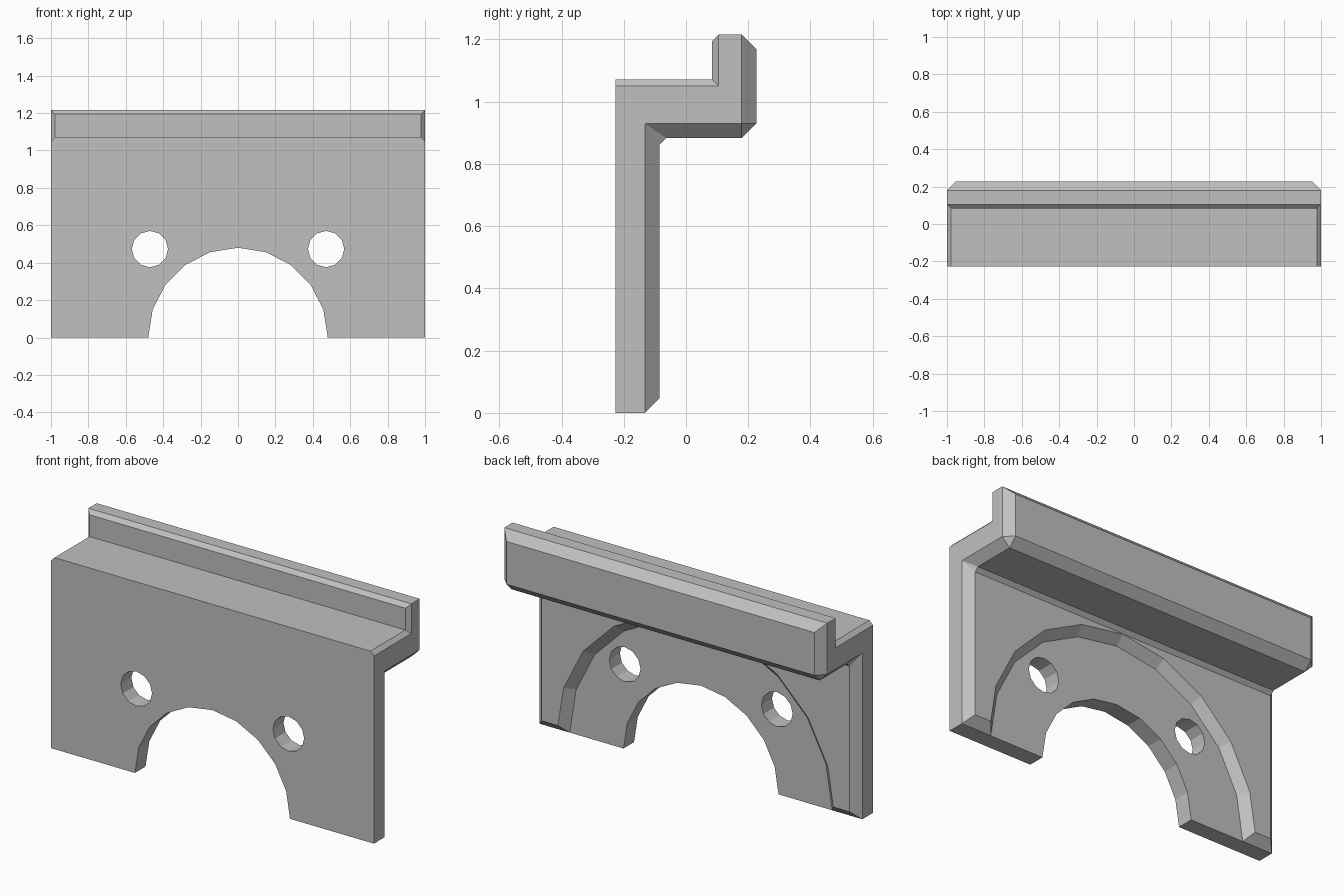
import bpy, bmesh, math
from mathutils import Matrix

cube = bpy.data.objects.get("Cube")
if cube:
    bpy.data.objects.remove(cube, do_unlink=True)

# Plain grey material
grey = bpy.data.materials.new("plain_grey")
grey.use_nodes = True
colour = (0.53, 0.53, 0.53, 1)
grey.diffuse_color = colour
grey.node_tree.nodes["Principled BSDF"].inputs["Base Color"].default_value = colour

FRONT_CHAMFER, BACK_CHAMFER = 0.022, 0.047
FRONT, PLATE, LIP_FRONT, LIP_BACK = -0.226, -0.132, 0.105, 0.179
SHELF_LOW, SHELF_TOP, LIP_TOP = 0.93, 1.05, 1.216


def make_object(name, bm):
    bmesh.ops.recalc_face_normals(bm, faces=bm.faces[:])
    mesh = bpy.data.meshes.new(name)
    bm.to_mesh(mesh)
    bm.free()
    mesh.materials.append(grey)
    obj = bpy.data.objects.new(name, mesh)
    bpy.context.scene.collection.objects.link(obj)
    return obj


def section(inset):
    """Bracket side profile at a distance inside the end face."""
    s, b = min(inset, FRONT_CHAMFER), min(inset, BACK_CHAMFER)
    c = b * 0.45
    return [
        (FRONT, 0), (PLATE, 0), (PLATE + b, b),
        (PLATE + b, SHELF_LOW - b - c), (PLATE + b + c, SHELF_LOW - b),
        (LIP_BACK, SHELF_LOW - b), (LIP_BACK + b, SHELF_LOW),
        (LIP_BACK + b, LIP_TOP - b), (LIP_BACK, LIP_TOP),
        (LIP_FRONT, LIP_TOP), (LIP_FRONT - s, LIP_TOP - s),
        (LIP_FRONT - s, SHELF_TOP + s), (FRONT, SHELF_TOP + s),
    ]


# Bracket: stepped profile lofted from end to end with chamfered ends
bm = bmesh.new()
insets = [0, FRONT_CHAMFER, BACK_CHAMFER]
stations = [(i - 1, i) for i in insets] + [(1 - i, i) for i in reversed(insets)]
rings = [[bm.verts.new((x, y, z)) for y, z in section(i)] for x, i in stations]
for r0, r1 in zip(rings, rings[1:]):
    for k in range(len(r0)):
        n = (k + 1) % len(r0)
        bm.faces.new((r0[k], r0[n], r1[n], r1[k]))
bm.faces.new(rings[0])
bm.faces.new(rings[-1])
bmesh.ops.remove_doubles(bm, verts=bm.verts[:], dist=0.0005)
bracket = make_object("bracket", bm)


def cut(name, x, z, sides, r_front, r_back, y_front, y_back):
    """Cut a round hole or tapered recess running along y."""
    bm = bmesh.new()
    bmesh.ops.create_cone(
        bm, cap_ends=True, segments=sides, radius1=r_back, radius2=r_front,
        depth=y_back - y_front,
        matrix=Matrix.Translation((x, (y_front + y_back) / 2, z))
        @ Matrix.Rotation(math.radians(90), 4, 'X')
        @ Matrix.Rotation(math.radians(90), 4, 'Z'))
    cutter = make_object(name, bm)
    cutter.hide_render = True
    cutter.hide_set(True)
    mod = bracket.modifiers.new(name, 'BOOLEAN')
    mod.operation = 'DIFFERENCE'
    mod.solver = 'EXACT'
    mod.object = cutter
    return cutter


# Shallow round recess on the back, arch opening, two bolt holes
cutters = [
    cut("recess_cutter", 0, 0, 20, 0.813, 0.863, PLATE - 0.0003, PLATE + 0.05),
    cut("arch_cutter", 0, 0, 20, 0.48, 0.48, -0.4, 0),
]
for side, x in (("left", 0.471), ("right", -0.471)):
    cutters.append(cut(side + "_hole_cutter", x, 0.473, 12, 0.097, 0.097, -0.4, 0))

# Bake the cuts and drop the cutters
bpy.context.view_layer.update()
graph = bpy.context.evaluated_depsgraph_get()
baked = bpy.data.meshes.new_from_object(bracket.evaluated_get(graph))
bracket.modifiers.clear()
bracket.data = baked
for cutter in cutters:
    bpy.data.objects.remove(cutter, do_unlink=True)
